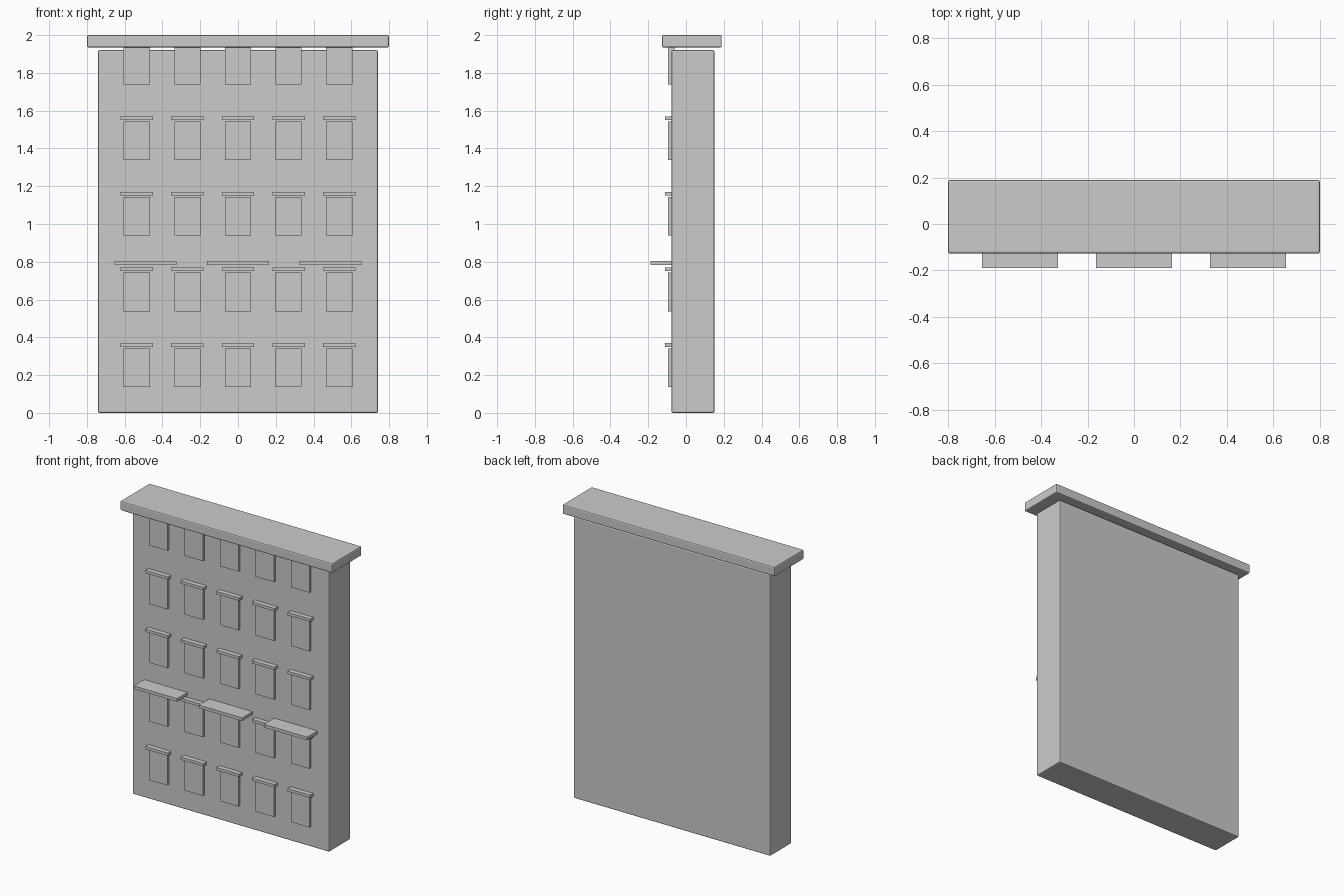
import bpy

if "Cube" in bpy.data.objects:
    bpy.data.objects.remove(bpy.data.objects["Cube"])


def box(name, x, y, z, bevel=0.0):
    """Axis-aligned box from (min, max) ranges, with optional rounded edges."""
    lo, hi = zip(x, y, z)
    bpy.ops.mesh.primitive_cube_add(size=1, location=[(a + b) / 2 for a, b in zip(lo, hi)])
    ob = bpy.context.object
    ob.name = name
    ob.scale = [b - a for a, b in zip(lo, hi)]
    bpy.ops.object.transform_apply(location=False, rotation=False, scale=True)
    if bevel:
        mod = ob.modifiers.new("edge_bevel", 'BEVEL')
        mod.width = bevel
        mod.segments = 2
    return ob


def span(centre, width):
    return (centre - width / 2, centre + width / 2)


WALL = -0.077      # front face of the wall
INSET = -0.06      # depth to which facade parts are sunk into the wall

# Main wall block and roof cornice
box("building_body", (-0.741, 0.741), (WALL, 0.151), (0, 1.92), 0.008)
box("roof_cornice", (-0.80, 0.80), (-0.127, 0.189), (1.935, 2.0), 0.008)

# Five floors of five windows, each with a lintel above
for floor in range(5):
    z = 0.138 + 0.4 * floor
    for col in range(5):
        x = (col - 2) * 0.268
        box(f"window_{floor}_{col}", span(x, 0.138), (-0.094, INSET), (z, z + 0.204))
        box(f"lintel_{floor}_{col}", span(x, 0.172), (-0.111, INSET), (z + 0.212, z + 0.231))

# Three balcony slabs over the second floor
for i in range(3):
    box(f"balcony_slab_{i}", span((i - 1) * 0.49, 0.327), (-0.189, INSET), (0.782, 0.803))
